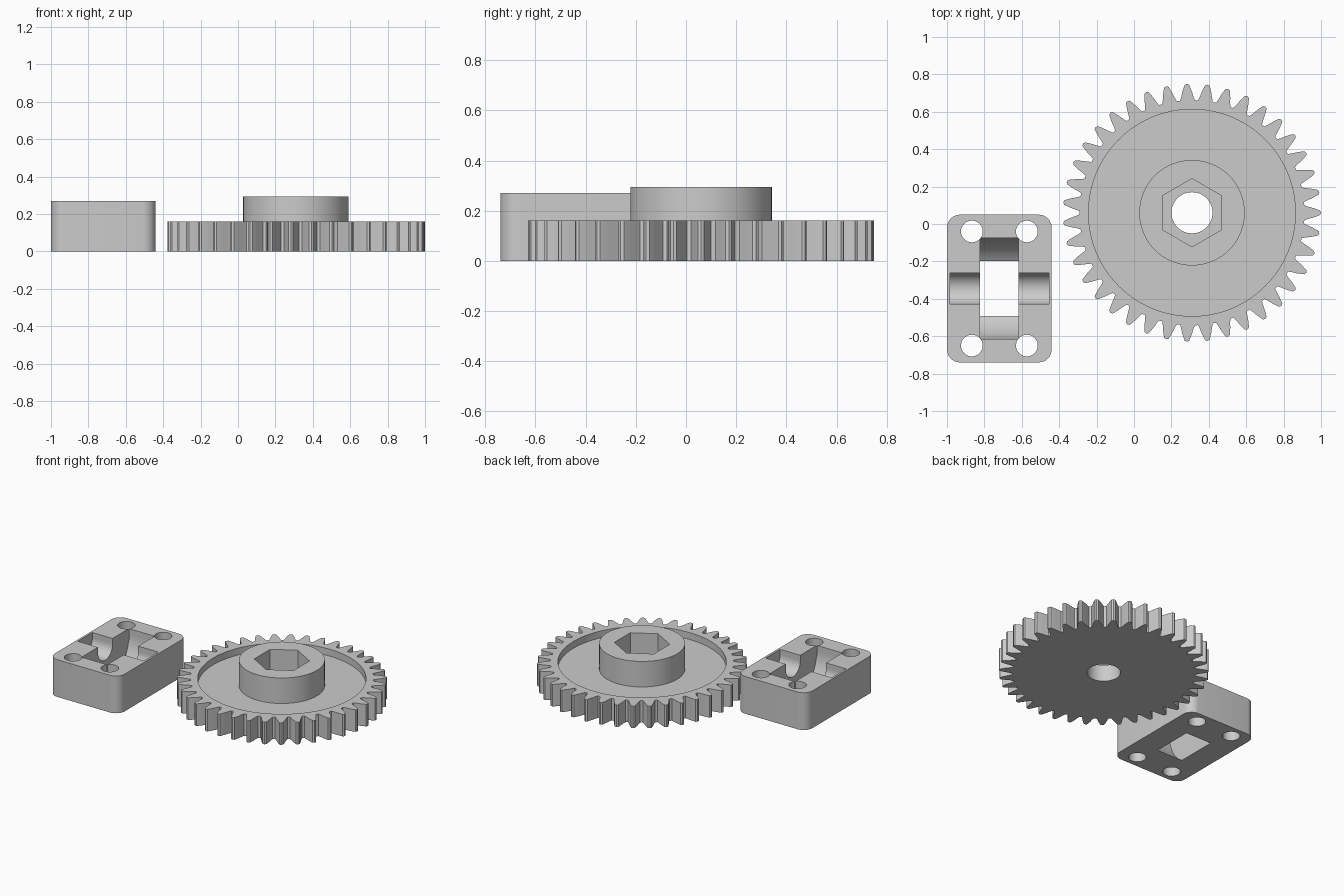
import bpy
import bmesh
from math import radians, sin, cos, pi
from mathutils import Matrix, Vector

old = bpy.data.objects.get("Cube")
if old:
    bpy.data.objects.remove(old, do_unlink=True)

GREY = (0.6, 0.6, 0.6, 1.0)
plastic = bpy.data.materials.new("grey_plastic")
plastic.use_nodes = True
plastic.diffuse_color = GREY
plastic.node_tree.nodes["Principled BSDF"].inputs["Base Color"].default_value = GREY


def prism(name, outline, z0, z1):
    """Extrude a closed 2D outline from z0 to z1."""
    bm = bmesh.new()
    face = bm.faces.new([bm.verts.new((x, y, z0)) for x, y in outline])
    top = bmesh.ops.extrude_face_region(bm, geom=[face])["geom"]
    moved = [v for v in top if isinstance(v, bmesh.types.BMVert)]
    bmesh.ops.translate(bm, verts=moved, vec=(0, 0, z1 - z0))
    bmesh.ops.recalc_face_normals(bm, faces=bm.faces)
    mesh = bpy.data.meshes.new(name)
    bm.to_mesh(mesh)
    bm.free()
    obj = bpy.data.objects.new(name, mesh)
    obj.data.materials.append(plastic)
    bpy.context.collection.objects.link(obj)
    return obj


def circle(radius, sides, cx=0.0, cy=0.0, turn=0.0):
    return [(cx + radius * cos(turn + 2 * pi * i / sides),
             cy + radius * sin(turn + 2 * pi * i / sides)) for i in range(sides)]


def rectangle(hx, hy):
    return [(-hx, -hy), (hx, -hy), (hx, hy), (-hx, hy)]


def combine(target, tool, operation="DIFFERENCE"):
    """Apply a boolean and discard the tool."""
    tool.hide_render = True
    mod = target.modifiers.new("boolean", "BOOLEAN")
    mod.operation = operation
    mod.solver = "EXACT"
    mod.object = tool
    bpy.context.view_layer.objects.active = target
    bpy.ops.object.modifier_apply(modifier=mod.name)
    bpy.data.objects.remove(tool, do_unlink=True)


def finish(obj, location):
    obj.location = location
    bpy.ops.object.select_all(action="DESELECT")
    obj.select_set(True)
    bpy.context.view_layer.objects.active = obj
    bpy.ops.object.shade_smooth_by_angle(angle=radians(30))


# Gear blank: one tooth flank, mirrored and repeated around the rim
TEETH = 39
flank = [(3.8, 0.602), (3.0, 0.622), (2.3, 0.647), (1.6, 0.668), (1.0, 0.685)]
tooth = [(-a, r) for a, r in flank] + [(0, 0.69)] + [(a, r) for a, r in reversed(flank)]
rim = []
for i in range(TEETH):
    for a, r in tooth:
        t = radians(a) + 2 * pi * i / TEETH
        rim.append((r * cos(t), r * sin(t)))
gear = prism("gear", rim, 0, 0.16)

# Shallow recess, raised hub, nut pocket and bore
combine(gear, prism("recess_cutter", circle(0.553, 96), 0.11, 0.4))
combine(gear, prism("hub", circle(0.282, 72), 0.05, 0.295), "UNION")
combine(gear, prism("nut_cutter", circle(0.182, 6, turn=pi / 2), 0.12, 0.5))
combine(gear, prism("bore_cutter", circle(0.11, 48), -0.1, 0.5))
finish(gear, (0.31, 0.06, 0))

# Bearing block with rounded vertical corners
HX, HY, R = 0.28, 0.395, 0.07
outline = []
for k, (sx, sy) in enumerate([(1, 1), (-1, 1), (-1, -1), (1, -1)]):
    for j in range(9):
        t = (k + j / 8) * pi / 2
        outline.append((sx * (HX - R) + R * cos(t), sy * (HY - R) + R * sin(t)))
block = prism("bearing_block", outline, 0, 0.27)

# Corner screw holes
for sx in (-1, 1):
    for sy in (-1, 1):
        combine(block, prism("screw_cutter",
                             circle(0.058, 32, sx * 0.147, sy * 0.305), -0.1, 0.5))


# Round bearing slot and axle channel, both lying along x
def cross_cut(name, radius, half_length, sides):
    tool = prism(name, circle(radius, sides), -half_length, half_length)
    tool.data.transform(Matrix.Translation((0, 0, 0.228)) @ Matrix.Rotation(pi / 2, 4, "Y"))
    combine(block, tool)


cross_cut("bearing_cutter", 0.271, 0.103, 96)
cross_cut("axle_cutter", 0.083, 0.265, 48)

# Straight upper sides of the slot and channel
combine(block, prism("slot_top_cutter", rectangle(0.103, 0.271), 0.228, 0.5))
combine(block, prism("channel_top_cutter", rectangle(0.265, 0.083), 0.228, 0.5))
finish(block, (-0.72, -0.345, 0))
